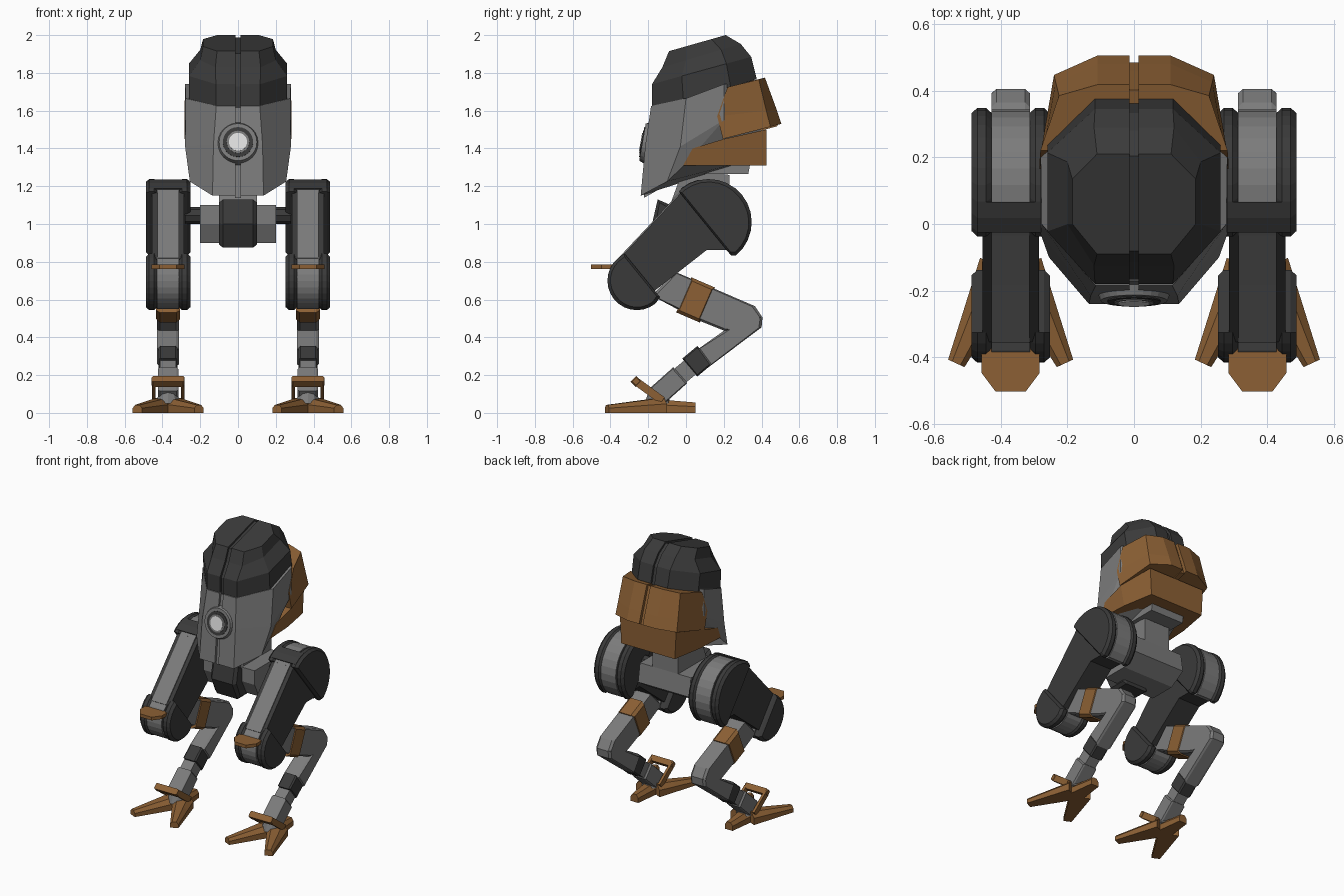
import bpy, bmesh, math
from mathutils import Matrix, Vector

if "Cube" in bpy.data.objects:
    bpy.data.objects.remove(bpy.data.objects["Cube"])


def material(name, r, g, b):
    m = bpy.data.materials.new(name)
    m.diffuse_color = (r, g, b, 1)
    m.use_nodes = True
    m.node_tree.nodes["Principled BSDF"].inputs["Base Color"].default_value = m.diffuse_color
    return m


DARK = material("charcoal", .042, .042, .042)
GRAY = material("steel_gray", .2, .2, .2)
BROWN = material("brown", .265, .118, .035)
WHITE = material("lens_white", .75, .75, .75)
CX = .37  # leg centre line


def finish(name, bm, mat, mirror=False):
    bmesh.ops.recalc_face_normals(bm, faces=bm.faces)
    me = bpy.data.meshes.new(name)
    bm.to_mesh(me)
    bm.free()
    me.materials.append(mat)
    ob = bpy.data.objects.new(name, me)
    bpy.context.collection.objects.link(ob)
    if mirror:
        ob.modifiers.new("mirror", 'MIRROR').use_mirror_merge = False
    return ob


def skin(rings):
    """Closed bmesh through a list of equal-length point rings."""
    bm = bmesh.new()
    vs = [[bm.verts.new(p) for p in r] for r in rings]
    n = len(vs[0])
    for a, b in zip(vs, vs[1:]):
        for i in range(n):
            bm.faces.new((a[i], a[(i + 1) % n], b[(i + 1) % n], b[i]))
    bm.faces.new(vs[0])
    bm.faces.new(vs[-1])
    return bm


def full(half):
    return list(half) + [(-x, y, z) for x, y, z in reversed(half)]


def loft(name, halves, mat, slit=False):
    """Symmetric shell from half rings, optionally cut by a centre slit."""
    bm = skin([full(h) for h in halves])
    if slit:
        g = bm.verts[:] + bm.edges[:] + bm.faces[:]
        bmesh.ops.bisect_plane(bm, geom=g, plane_co=(.014, 0, 0), plane_no=(1, 0, 0), clear_inner=True)
        bmesh.ops.holes_fill(bm, edges=[e for e in bm.edges if e.is_boundary])
        core = [[(min(x, .016), .1 + (y - .1) * .95, z - .012) for x, y, z in h] for h in halves]
        finish(name + "_seam", skin([full(h) for h in core]), mat)
    return finish(name, bm, mat, slit)


def prism(name, pts, x0, x1, mat, mirror=False, bevel=0):
    """Side profile (y, z) extruded across x; bevel chamfers both rims."""
    n = len(pts)
    cy, cz = sum(p[0] for p in pts) / n, sum(p[1] for p in pts) / n

    def ring(x, d):
        out = []
        for y, z in pts:
            v = Vector((y - cy, z - cz))
            v *= 1 - d / v.length
            out.append((x, cy + v.x, cz + v.y))
        return out
    rings = [ring(x0, 0), ring(x1, 0)]
    if bevel:
        rings = [ring(x0, bevel), ring(x0 + bevel, 0), ring(x1 - bevel, 0), ring(x1, bevel)]
    return finish(name, skin(rings), mat, mirror)


def leg(name, pts, hx, mat, bevel=0, cx=CX):
    return prism(name, pts, cx - hx, cx + hx, mat, True, bevel)


def bar(p, q, h):
    """Rectangle profile around the line p-q with half thickness h."""
    p, q = Vector(p), Vector(q)
    d = (q - p).normalized() * h
    s = Vector((-d.y, d.x))
    return [tuple(v) for v in (p + s, q + s, q - s, p - s)]


def octo(hw, k, yf, zf, yb, zb):
    """Tilted half octagon."""
    return [(x, yf + (yb - yf) * t, zf + (zb - zf) * t)
            for x, t in ((hw * k, 0), (hw, .3), (hw, .75), (hw * k, 1))]


# Head: tilted cap, face body and rear armour
loft("head_cap", [octo(.26, .45, -.18, 1.60, .375, 1.767), octo(.26, .45, -.18, 1.74, .345, 1.885),
                  octo(.2, .6, -.125, 1.83, .29, 1.953), octo(.185, .6, -.09, 1.915, .21, 2.0)], DARK, True)
loft("face_body", [
    [(.135, -.24, 1.15), (.255, -.1, 1.225), (.25, 0, 1.32), (.12, .38, 1.35)],
    [(.13, -.215, 1.42), (.28, -.03, 1.41), (.28, .2, 1.55), (.12, .40, 1.55)],
    [(.115, -.185, 1.625), (.277, 0, 1.665), (.28, .2, 1.74), (.12, .34, 1.76)]], GRAY, True)
loft("rear_upper_armour", [
    [(.283, .195, 1.45), (.24, .447, 1.515), (.11, .505, 1.53)],
    [(.283, .165, 1.57), (.235, .425, 1.6), (.11, .48, 1.605)],
    [(.281, .22, 1.725), (.225, .385, 1.765), (.11, .418, 1.775)]], BROWN, True)
loft("rear_lower_armour", [
    [(.262, -.015, 1.31), (.25, .2, 1.31), (.21, .425, 1.31)],
    [(.274, .035, 1.40), (.278, .2, 1.45), (.22, .425, 1.50)]], BROWN)

# Eye: nested discs facing forward
for name, r1, r2, depth, mat in (("eye_rim", .125, .1, .066, GRAY), ("eye_ring", .084, .08, .074, DARK),
                                 ("eye_inner_ring", .064, .06, .08, GRAY), ("eye_lens", .048, .048, .086, WHITE)):
    bm = bmesh.new()
    bmesh.ops.create_cone(bm, cap_ends=True, segments=24, radius1=r1, radius2=r2, depth=depth,
                          matrix=Matrix.Translation((0, -.198, 1.428)) @ Matrix.Rotation(math.radians(80), 4, 'X'))
    finish(name, bm, mat)

# Neck and pelvis
prism("neck_plate", [(.03, 1.265), (.33, 1.265), (.34, 1.32), (.0, 1.32)], -.13, .13, GRAY)
prism("neck", [(-.11, 1.03), (-.03, 1.25), (.05, 1.25), (.05, 1.28), (.23, 1.26), (.23, 1.05)], -.1, .1, GRAY)
prism("pelvis", [(-.1, 1.1), (.23, 1.1), (.25, .97), (.14, .9), (-.05, .9), (-.1, 1.0)], -.2, .2, GRAY)
prism("pelvis_front", [(-.15, 1.13), (-.08, 1.1), (.02, 1.1), (.02, .875), (-.12, .875), (-.18, 1.0)],
      -.1, .1, DARK, bevel=.02)

# Thigh: local axes run from hip to knee (u) and out of its front (v)
HIP, KNEE = Vector((.12, 1.01)), Vector((-.26, .70))
U = (KNEE - HIP).normalized()
V = Vector((U.y, -U.x))


def uv(u, v, o=HIP):
    return tuple(o + U * u + V * v)


def arc(o, r, s, n=14):
    return [uv(s * r * math.sin(a), r * math.cos(a), o) for a in (math.pi * i / 14 for i in range(n + 1))]


def d_shape(o, r, s, ext):
    """Half disc with a short straight extension."""
    return arc(o, r, s) + [uv(-s * ext, -r * .93, o), uv(-s * ext, r * .985, o)]


leg("thigh_side", [uv(0, .215), uv(.24, .182), uv(.49, .148), uv(.49, -.1), uv(.1, -.108), uv(0, -.19)], .085, DARK)
leg("thigh_strip", [uv(0, .222), uv(.24, .188), uv(.49, .155), uv(.49, .08), uv(0, .08)], .057, GRAY)
leg("hip_band", arc(HIP, .231, -1, 2) + [uv(0, .1)], .1, DARK)
for part, o, r, s, ext in (("hip", HIP, .228, -1, .02), ("knee", KNEE, .156, 1, .04)):
    for side in (-1, 1):
        leg(part + "_flange", d_shape(o, r, s, ext), .031, DARK, .018, CX + side * .087)
    leg(part + "_tread", d_shape(o, r - .005, s, ext), .058, GRAY)
ring = [(.1 + .045 * math.cos(a), 1.045 + .045 * math.sin(a)) for a in (math.pi * i / 4 for i in range(8))]
prism("hip_axle", ring, .19, .28, DARK, True)

# Knee plate
plate = [(-.087, -.37), (.087, -.37), (.087, -.447), (.045, -.503), (-.045, -.503), (-.087, -.447)]
finish("knee_plate", skin([[(CX + x, y, z) for x, y in plate] for z in (.762, .785)]), BROWN, True)

# Bent shin with cuff, sleeve and ankle
leg("shin_upper", [(-.18, .62), (-.06, .748), (.365, .565), (.405, .505), (.36, .425), (.215, .43), (.07, .488)],
    .058, GRAY, .015)
leg("shin_lower", [(.36, .56), (.405, .505), (.4, .453), (.125, .246), (.06, .335), (.215, .445)], .058, GRAY, .015)
leg("shin_cuff", bar((-.012, .625), (.113, .571), .101), .064, BROWN, .02)
leg("shin_sleeve", bar((.1, .307), (.02, .24), .062), .05, DARK, .01)
leg("ankle_rod", bar((.04, .256), (-.1, .14), .048), .042, GRAY)
leg("ankle_block", bar((-.03, .2), (-.17, .075), .056), .054, GRAY, .01)

# Ankle strap: front bar and two thin arms
leg("strap_bar", bar((-.278, .18), (-.25, .152), .021), .088, BROWN, .008)
for side in (-1, 1):
    leg("strap_arm", bar((-.262, .165), (-.125, .065), .021), .009, BROWN, 0, CX + side * .077)


# Foot: two splayed front toes and a rear toe
def toe(name, base, tip, wb, wt, hb, ht):
    b, t = Vector(base), Vector(tip)
    d = (t - b).normalized()
    s = Vector((-d.y, d.x))
    rings = []
    for c, w, h in ((b, wb, hb), (b.lerp(t, .4), wb * .6 + wt * .4, hb * .6 + ht * .4), (t, wt, ht)):
        rings.append([((c + s * w * k).x, (c + s * w * k).y, z)
                      for k, z in ((-1, 0), (1, 0), (1, h * .6), (.5, h), (-.5, h), (-1, h * .6))])
    finish(name, skin(rings), BROWN, True)


for side, name in ((-1, "inner_toe"), (1, "outer_toe")):
    toe(name, (CX + side * .03, -.13), (CX + side * .163, -.418), .068, .027, .08, .042)
toe("rear_toe", (CX, -.19), (CX, .05), .06, .03, .075, .055)
bm = bmesh.new()
bmesh.ops.create_cone(bm, cap_ends=True, segments=10, radius1=.07, radius2=.045, depth=.07,
                      matrix=Matrix.Translation((CX, -.15, .085)))
finish("ankle_hub", bm, GRAY, True)
